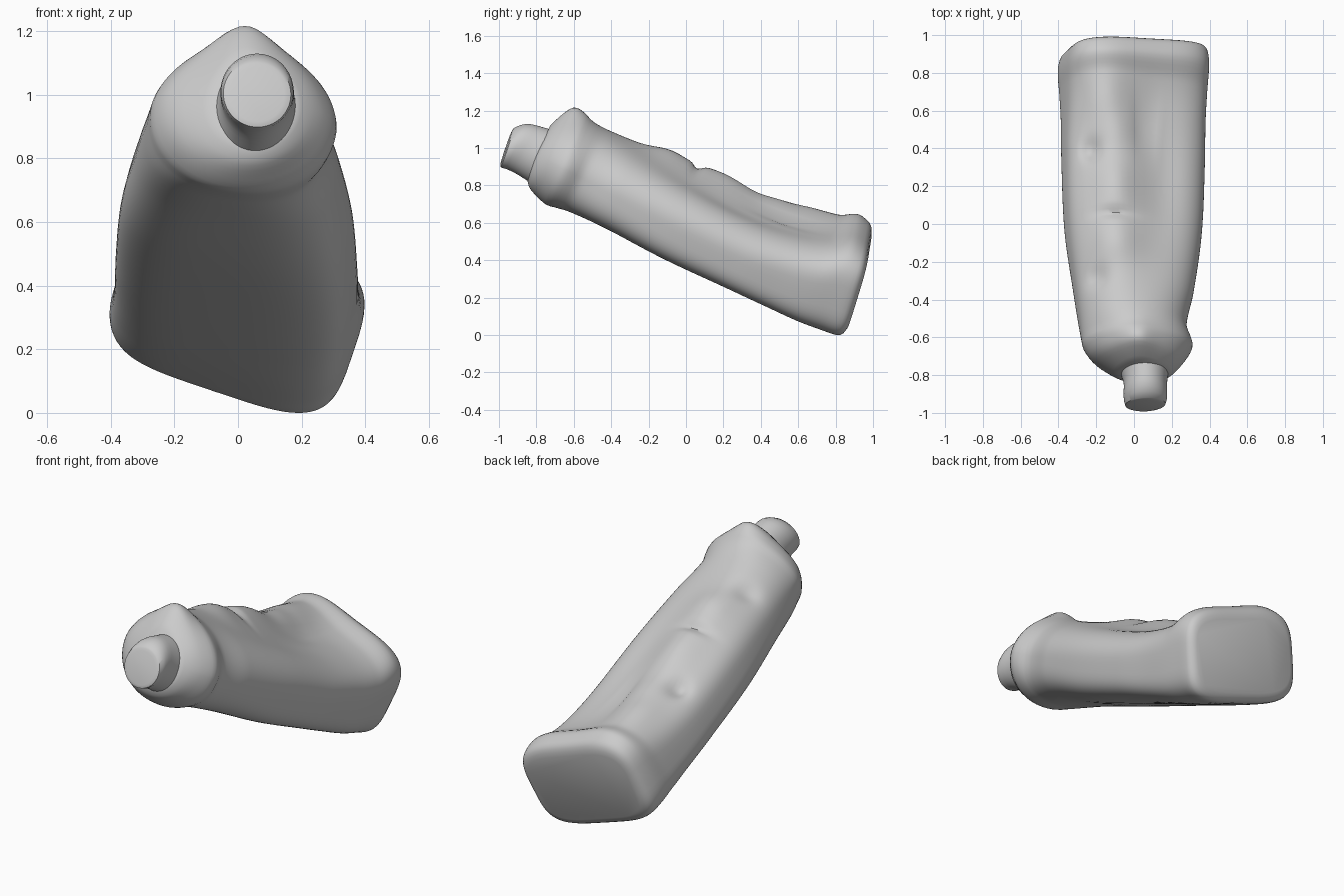
import bpy, bmesh, math
from mathutils import Vector

cube = bpy.data.objects.get("Cube")
if cube:
    bpy.data.objects.remove(cube, do_unlink=True)

grey = bpy.data.materials.new("plain_grey")
grey.use_nodes = True
GREY = (0.6, 0.6, 0.6, 1)
grey.diffuse_color = GREY
grey.node_tree.nodes["Principled BSDF"].inputs["Base Color"].default_value = GREY

# The bottle lies tilted: its axis runs back and down
TILT = math.radians(24.6)
AXIS = Vector((0, math.cos(TILT), -math.sin(TILT)))
UP = Vector((0, math.sin(TILT), math.cos(TILT)))
SEGMENTS = 80

# Stations: along axis, centre x, centre height, half width, half height,
# roll in degrees, squareness below and above, shear of the section
BODY = [
    (-1.13, .05, .55, .13, .13, 0, 2, 2, 0),
    (-1.10, .04, .555, .18, .18, 4, 2, 2, 0),
    (-1.05, .025, .57, .245, .225, 7, 2, 1.8, -.03),
    (-.98, .02, .575, .29, .25, 8, 2.1, 1.8, -.03),
    (-.94, .015, .577, .293, .246, 8, 2.2, 1.8, -.03),
    (-.85, -.005, .58, .285, .232, 10, 2.6, 2, 0),
    (-.65, 0, .58, .318, .22, 12, 3, 2.2, 0),
    (-.30, 0, .575, .362, .214, 15, 3.5, 2.5, 0),
    (.10, 0, .575, .378, .206, 16, 3.8, 2.7, 0),
    (.33, 0, .587, .378, .215, 17, 4, 3, 0),
    (.49, 0, .61, .383, .236, 18, 4, 3.2, -.05),
    (.60, 0, .645, .386, .264, 18, 4, 3.4, -.1),
    (.675, 0, .648, .378, .258, 18, 4, 3.6, -.13),
    (.705, 0, .648, .36, .238, 18, 4, 3.8, -.13),
    (.72, 0, .645, .33, .2, 18, 4, 4, -.13),
]
CAP = [
    (-1.295, .06, .51, .085, .09, 0, 2, 2, -.1),
    (-1.29, .06, .515, .106, .11, 0, 2, 2, -.1),
    (-1.25, .06, .54, .115, .132, 0, 2, 2, 0),
    (-1.18, .06, .55, .115, .142, 0, 2, 2, .1),
    (-1.08, .05, .55, .135, .155, 0, 2, 2, .1),
]
# Lumps and hollows of the upper face: x, along axis, radii, height
LUMPS = [
    (-.08, -.2, .14, .6, .04),
    (-.10, -.16, .10, .16, .022),
    (-.10, -.49, .12, .11, .025),
    (.02, -1.07, .10, .09, .06),
    (-.09, .14, .08, .10, .015),
    (-.15, .34, .13, .18, .045),
    (.16, -.05, .10, .4, -.02),
    (.05, .22, .03, .2, -.025),
    (-.23, .06, .05, .06, -.04),
    (-.2, -.67, .06, .06, -.03),
    (-.1, -.32, .1, .03, -.025),
]


def blend(stations, rings):
    """Resample the stations evenly with smooth interpolation."""
    out = []
    for i in range(len(stations) - 1):
        pts = [stations[max(0, min(len(stations) - 1, i + k))] for k in (-1, 0, 1, 2)]
        p0, p1, p2, p3 = pts
        steps = max(2, round((p2[0] - p1[0]) * rings))
        for j in range(steps):
            t = j / steps
            row = []
            for a, b, c, d in zip(p0, p1, p2, p3):
                m1 = (c - a) / max(p2[0] - p0[0], .001) * (p2[0] - p1[0])
                m2 = (d - b) / max(p3[0] - p1[0], .001) * (p2[0] - p1[0])
                row.append(b + m1 * t + (3 * (c - b) - 2 * m1 - m2) * t ** 2
                           + (2 * (b - c) + m1 + m2) * t ** 3)
            out.append(row)
    out.append(stations[-1])
    return out


def relief(x, s):
    return sum(h * math.exp(-((x - cx) / rx) ** 2 - ((s - cs) / rs) ** 2)
               for cx, cs, rx, rs, h in LUMPS)


def loft(name, stations, rings, lumpy):
    bm = bmesh.new()
    loops = []
    for s, cx, cv, hw, hh, roll, below, above, shear in blend(stations, rings):
        r = math.radians(-roll)
        loop = []
        for k in range(SEGMENTS):
            a = 2 * math.pi * k / SEGMENTS
            c, d = math.cos(a), math.sin(a)
            n = above if d > 0 else below
            u = hw * math.copysign(abs(c) ** (2 / n), c)
            w = hh * math.copysign(abs(d) ** (2 / n), d)
            x = cx + u * math.cos(r) - w * math.sin(r)
            v = u * math.sin(r) + w * math.cos(r)
            along = s + shear * (v - .4 * u)
            if lumpy and d > 0:
                v += relief(x, along) * min(1, w / hh * 1.2)
            loop.append(bm.verts.new(Vector((x, 0, 0)) + AXIS * along + UP * (cv + v)))
        loops.append(loop)
    for a, b in zip(loops, loops[1:]):
        for k in range(SEGMENTS):
            m = (k + 1) % SEGMENTS
            bm.faces.new((a[k], a[m], b[m], b[k]))
    bm.faces.new(loops[0])
    bm.faces.new(loops[-1])
    bmesh.ops.recalc_face_normals(bm, faces=bm.faces)
    mesh = bpy.data.meshes.new(name)
    bm.to_mesh(mesh)
    bm.free()
    mesh.materials.append(grey)
    obj = bpy.data.objects.new(name, mesh)
    bpy.context.collection.objects.link(obj)
    bpy.ops.object.select_all(action='DESELECT')
    obj.select_set(True)
    bpy.context.view_layer.objects.active = obj
    bpy.ops.object.shade_smooth_by_angle(angle=math.radians(40))
    return obj


parts = [loft("bottle_body", BODY, 50, True), loft("bottle_cap", CAP, 40, False)]

# Rest on the ground, centred front to back
points = [v.co for p in parts for v in p.data.vertices]
low = min(p.z for p in points)
mid = (min(p.y for p in points) + max(p.y for p in points)) / 2
for p in parts:
    p.location = (0, -mid, -low)
